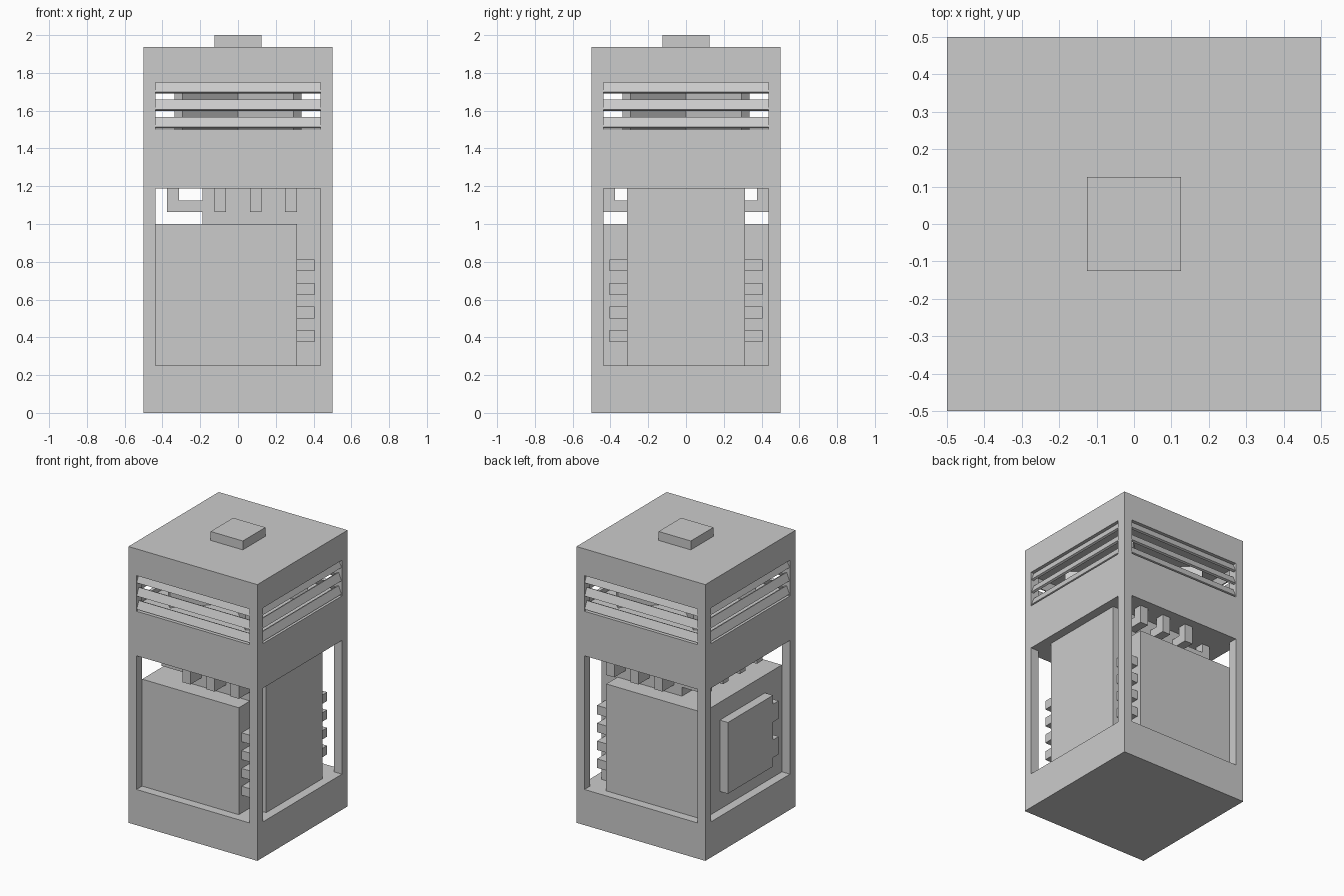
import bpy, math
from mathutils import Matrix, Vector

if "Cube" in bpy.data.objects:
    bpy.data.objects.remove(bpy.data.objects["Cube"])

U = 1 / 16  # design unit


def box(name, lo, hi, matrix=None):
    """Axis-aligned box from two corners, optionally transformed."""
    bpy.ops.mesh.primitive_cube_add(size=1)
    ob = bpy.context.object
    ob.name = name
    lo, hi = Vector(lo), Vector(hi)
    ob.data.transform(Matrix.Translation((lo + hi) / 2) @ Matrix.Diagonal((*(hi - lo), 1)))
    if matrix:
        ob.data.transform(matrix)
    return ob


# Housing: solid block with two storeys opened through on all four sides
housing = box("housing", (-.5, -.5, 0), (.5, .5, 31 * U))
cutters = []
for z0, z1 in ((4 * U, 19 * U), (24 * U, 28 * U)):
    for hx, hy in ((.7, 7 * U), (7 * U, .7)):
        cutters.append(box("cutter", (-hx, -hy, z0), (hx, hy, z1)))
for c in cutters:
    mod = housing.modifiers.new("opening", 'BOOLEAN')
    mod.operation, mod.solver, mod.object = 'DIFFERENCE', 'EXACT', c
bpy.context.view_layer.objects.active = housing
for mod in list(housing.modifiers):
    bpy.ops.object.modifier_apply(modifier=mod.name)
for c in cutters:
    bpy.data.objects.remove(c)

# Cap on the roof
box("roof_cap", (-2 * U, -2 * U, 31 * U), (2 * U, 2 * U, 2))

# Lower machinery: wide casing and taller core block
box("casing", (-7 * U, -7 * U, 4 * U), (5 * U, 7 * U, 16 * U))
box("core_block", (-3 * U, -5 * U, 4 * U), (7 * U, 5 * U, 19 * U))

# Access door with two hinges on the left side
box("door", (-8 * U, -4 * U, 6 * U), (-7 * U, 4 * U, 14 * U))
for z in (7 * U, 11 * U):
    box("door_hinge", (-8 * U, -5 * U, z), (-7 * U, -4 * U, z + 2 * U))

# Cooling fins beside the core block, front and back
for s in (-1, 1):
    for i in range(4):
        z = (6 + 2 * i) * U
        ya, yb = sorted((s * 5 * U, s * 6.5 * U))
        box("fin", (5 * U, ya, z), (6.5 * U, yb, z + U))

# Bent pipes: out from the core block, then up into the housing
for s in (-1, 1):
    for x in (-2 * U, U, 4 * U):
        ya, yb = sorted((s * 5 * U, s * 7 * U))
        box("pipe_arm", (x, ya, 17 * U), (x + U, yb, 18 * U))
        ya, yb = sorted((s * 6 * U, s * 7 * U))
        box("pipe_riser", (x, ya, 18 * U), (x + U, yb, 19 * U))
for y in (-5 * U, -2 * U, U, 4 * U):
    box("pipe_arm", (-6 * U, y, 17 * U), (-3 * U, y + U, 18 * U))
    box("pipe_riser", (-6 * U, y, 18 * U), (-5 * U, y + U, 19 * U))

# Tilted louvre slats in the four upper windows
for side in range(4):
    turn = Matrix.Rotation(side * math.pi / 2, 4, 'Z')
    for z in (1.722, 1.629, 1.536):
        place = turn @ Matrix.Translation((0, -.4785, z)) @ Matrix.Rotation(math.radians(-22.5), 4, 'X')
        box("louvre_slat", (-7 * U, -.008, -.029), (7 * U, .008, .029), place)

# Crossed diagonal vanes behind the louvres
for a in (45, 135):
    box("vane", (-.445, -U / 2, 24 * U), (.445, U / 2, 28 * U),
        Matrix.Rotation(math.radians(a), 4, 'Z'))
